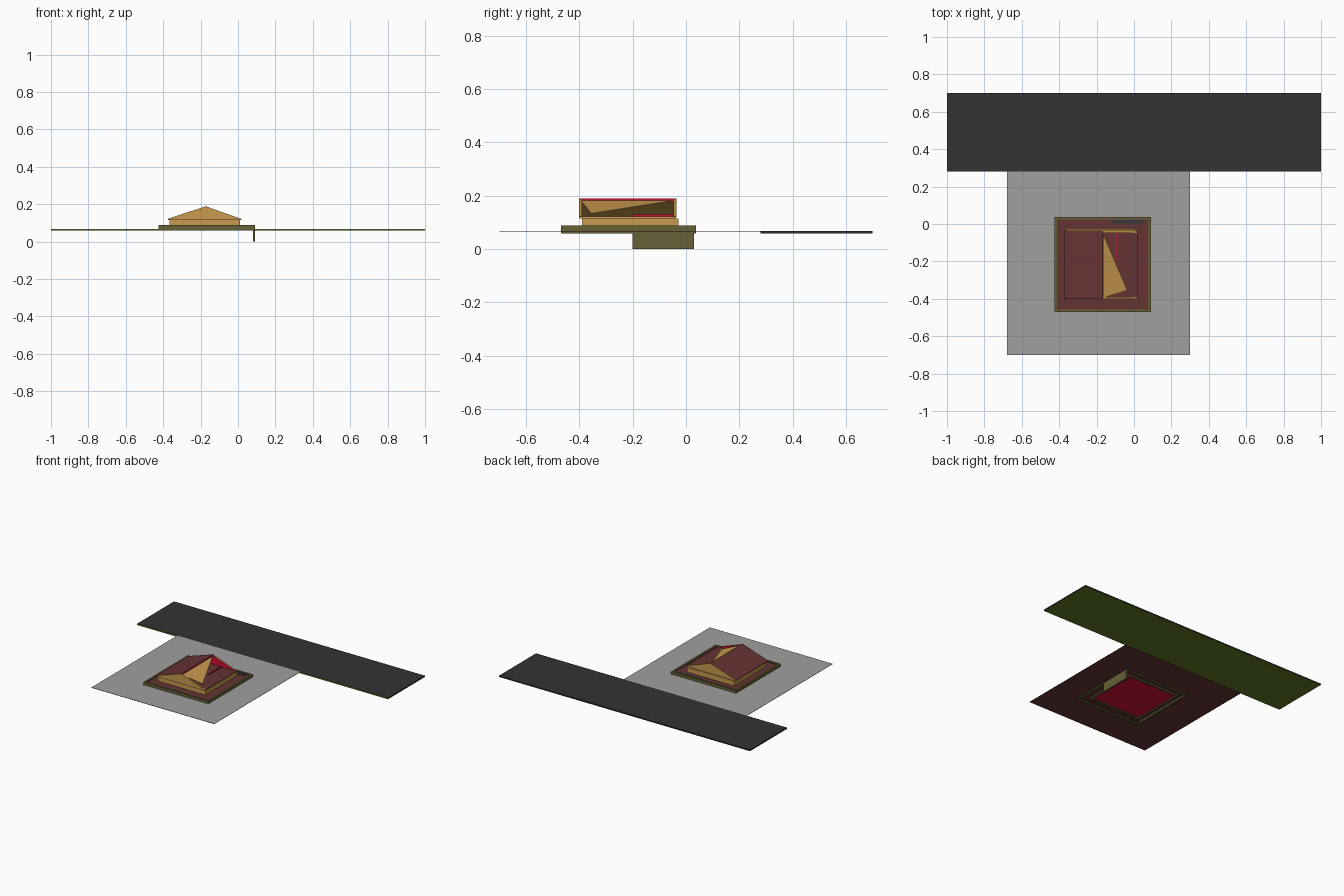
import bpy, bmesh
from mathutils import Vector

if "Cube" in bpy.data.objects:
    bpy.data.objects.remove(bpy.data.objects["Cube"])


def lin(h):
    out = []
    for i in (0, 2, 4):
        c = int(h[i:i + 2], 16) / 255
        out.append(c / 12.92 if c <= 0.04045 else ((c + 0.055) / 1.055) ** 2.4)
    return (*out, 1)


MATS = {}
for name, h in {"maroon": "663333", "tan": "C89B4E", "crimson": "D01038", "olive": "666035",
                "asphalt": "333333", "grass": "647828", "paving": "A0A0A0", "slate": "3A3A3A"}.items():
    MATS[name] = bpy.data.materials.new(name)
    MATS[name].diffuse_color = lin(h)


def prism(name, ring, offset, mats, rule=None):
    """Extrude a polygon along offset; rule(normal) picks the material index."""
    bm = bmesh.new()
    face = bm.faces.new([bm.verts.new(p) for p in ring])
    res = bmesh.ops.extrude_face_region(bm, geom=[face])
    moved = [v for v in res["geom"] if isinstance(v, bmesh.types.BMVert)]
    bmesh.ops.translate(bm, verts=moved, vec=Vector(offset))
    bmesh.ops.recalc_face_normals(bm, faces=bm.faces)
    bm.normal_update()
    if rule:
        for f in bm.faces:
            f.material_index = rule(f.normal)
    me = bpy.data.meshes.new(name)
    bm.to_mesh(me)
    bm.free()
    for m in mats:
        me.materials.append(MATS[m])
    ob = bpy.data.objects.new(name, me)
    bpy.context.collection.objects.link(ob)
    return ob


def box(name, x0, x1, y0, y1, z0, z1, mats, rule=None):
    ring = [(x0, y0, z0), (x1, y0, z0), (x1, y1, z0), (x0, y1, z0)]
    return prism(name, ring, (0, 0, z1 - z0), mats, rule)


def frame(name, x0, x1, y0, y1, z0, z1, t, mats, rule=None):
    """Four bars around a rectangle."""
    for side, b in (("front", (x0, x1, y0, y0 + t)), ("back", (x0, x1, y1 - t, y1)),
                    ("left", (x0, x0 + t, y0 + t, y1 - t)), ("right", (x1 - t, x1, y0 + t, y1 - t))):
        box(f"{name}_{side}", *b, z0, z1, mats, rule)


def top_rule(n):
    return 0 if n.z > 0.5 else 1


# Road: dark top, green underside and front edge
box("road", -1, 1, 0.28, 0.70, 0.058, 0.068, ["asphalt", "grass"],
    lambda n: 1 if n.z < -0.5 or n.y < -0.5 else 0)

# Paved plot around the house, open under the platform
frame("plot", -0.68, 0.30, -0.70, 0.28, 0.066, 0.068, 0.26, ["paving", "maroon"], top_rule)

# Platform: olive kerb, maroon deck, inner footing and crimson floor underneath
frame("platform_kerb", -0.425, 0.092, -0.47, 0.037, 0.058, 0.088, 0.014, ["olive"])
box("deck", -0.412, 0.079, -0.457, 0.024, 0.070, 0.080, ["maroon"])
frame("footing", -0.385, 0.03, -0.41, -0.01, 0.060, 0.072, 0.014, ["olive"])
box("under_floor", -0.372, 0.017, -0.397, -0.023, 0.066, 0.072, ["crimson"])
box("deck_mat", -0.12, 0.05, 0.002, 0.022, 0.080, 0.083, ["slate"])

# Retaining wall hanging below the right side
box("retaining_wall", 0.080, 0.092, -0.20, 0.03, 0.0, 0.062, ["olive"])

# House walls and eave slab
box("walls", -0.365, 0.012, -0.39, -0.028, 0.078, 0.115, ["tan"])
box("eave_slab", -0.373, 0.018, -0.40, -0.037, 0.115, 0.122, ["maroon", "tan"], top_rule)


# Left roof slope: maroon above, tan below, crimson cut edge at the ridge
def slope_rule(n):
    if n.x > 0.9:
        return 2
    return 0 if n.z > 0.3 else 1


Y0, Y1 = -0.402, -0.035
prism("left_roof", [(x, Y0, z) for x, z in
                    ((-0.375, 0.122), (-0.168, 0.190), (-0.168, 0.177), (-0.335, 0.122))],
      (0, Y1 - Y0, 0), ["maroon", "tan", "crimson"], slope_rule)

# Gables, crimson on the inside
for name, y, inner in (("front_gable", -0.401, 1), ("back_gable", -0.047, -1)):
    prism(name, [(-0.373, y, 0.121), (0.018, y, 0.121), (-0.168, y, 0.187)], (0, 0.011, 0),
          ["tan", "crimson"], lambda n, s=inner: 1 if n.y * s > 0.9 else 0)

# Remaining triangular panel of the broken right slope
prism("right_roof_panel", [(-0.166, -0.05, 0.182), (-0.166, -0.395, 0.182), (-0.035, -0.355, 0.134)],
      (0, 0, -0.003), ["tan"])

# Low crimson partition edge in the open attic
box("attic_partition", -0.099, -0.094, -0.20, -0.047, 0.122, 0.130, ["crimson"])

for m in bpy.data.materials:
    if m.users and not m.is_grease_pencil:
        m.use_nodes = True
        m.node_tree.nodes["Principled BSDF"].inputs["Base Color"].default_value = m.diffuse_color
